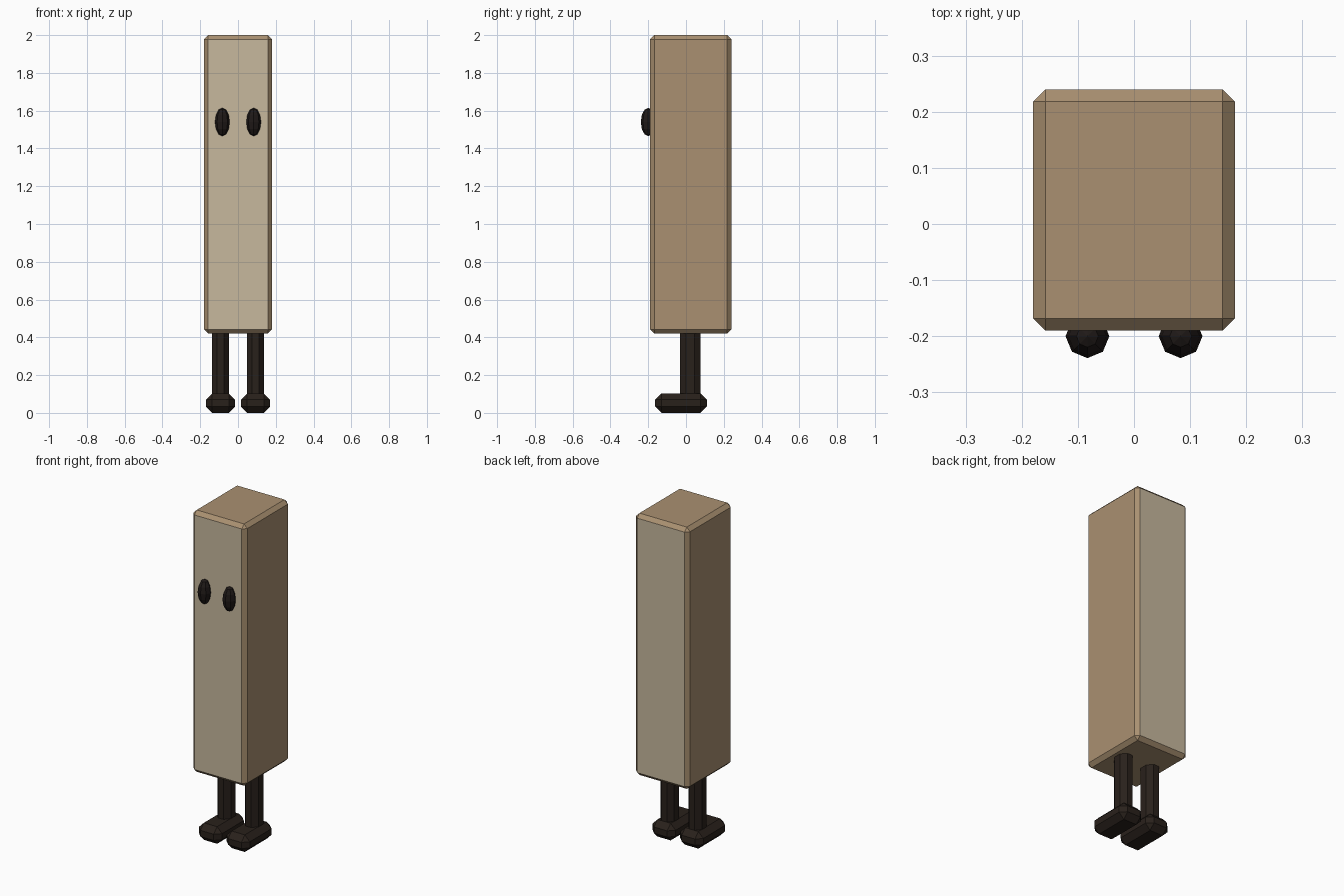
import bpy, bmesh, math
from mathutils import Matrix, Vector

if "Cube" in bpy.data.objects:
    bpy.data.objects.remove(bpy.data.objects["Cube"])


def material(name, rgb):
    m = bpy.data.materials.new(name)
    m.diffuse_color = (*rgb, 1)
    m.use_nodes = True
    m.node_tree.nodes["Principled BSDF"].inputs["Base Color"].default_value = m.diffuse_color
    return m


tan = material("tan", (0.40, 0.28, 0.165))
beige = material("beige", (0.57, 0.48, 0.34))
dark = material("dark_brown", (0.022, 0.015, 0.011))
black = material("eye_black", (0.014, 0.010, 0.009))


def finish(name, bm, *mats):
    bmesh.ops.recalc_face_normals(bm, faces=bm.faces)
    mesh = bpy.data.meshes.new(name)
    bm.to_mesh(mesh)
    bm.free()
    for m in mats:
        mesh.materials.append(m)
    ob = bpy.data.objects.new(name, mesh)
    bpy.context.collection.objects.link(ob)
    return ob


def chamfered_box(lo, hi, chamfer):
    lo, hi = Vector(lo), Vector(hi)
    bm = bmesh.new()
    bmesh.ops.create_cube(bm, size=1, matrix=Matrix.LocRotScale((lo + hi) / 2, None, hi - lo))
    bmesh.ops.bevel(bm, geom=bm.edges[:], offset=chamfer, segments=1,
                    profile=0.5, affect='EDGES')
    return bm


# Tall body, with lighter front and back panels
bm = chamfered_box((-0.18, -0.19, 0.42), (0.18, 0.24, 2.0), 0.022)
bm.normal_update()
for f in bm.faces:
    f.material_index = 1 if abs(f.normal.y) > 0.9 else 0
finish("body", bm, tan, beige)

for side, s in (("left", -1), ("right", 1)):
    # Oval eye
    bm = bmesh.new()
    bmesh.ops.create_uvsphere(bm, u_segments=8, v_segments=6, radius=1,
                              matrix=Matrix.LocRotScale((s * 0.083, -0.2, 1.54), None,
                                                        (0.039, 0.039, 0.075)))
    finish(side + "_eye", bm, black)

    # Eight-sided leg, flats facing the axes
    bm = bmesh.new()
    r = 1 / math.cos(math.pi / 8)
    place = Matrix.LocRotScale((s * 0.0925, 0.022, 0.26), None, (0.045, 0.055, 0.36))
    bmesh.ops.create_cone(bm, cap_ends=True, segments=8, radius1=r, radius2=r, depth=1,
                          matrix=place @ Matrix.Rotation(math.pi / 8, 4, 'Z'))
    finish(side + "_leg", bm, dark)

    # Chunky foot
    x = s * 0.0925
    finish(side + "_foot", chamfered_box((x - 0.077, -0.163, 0), (x + 0.077, 0.11, 0.103), 0.033), dark)
